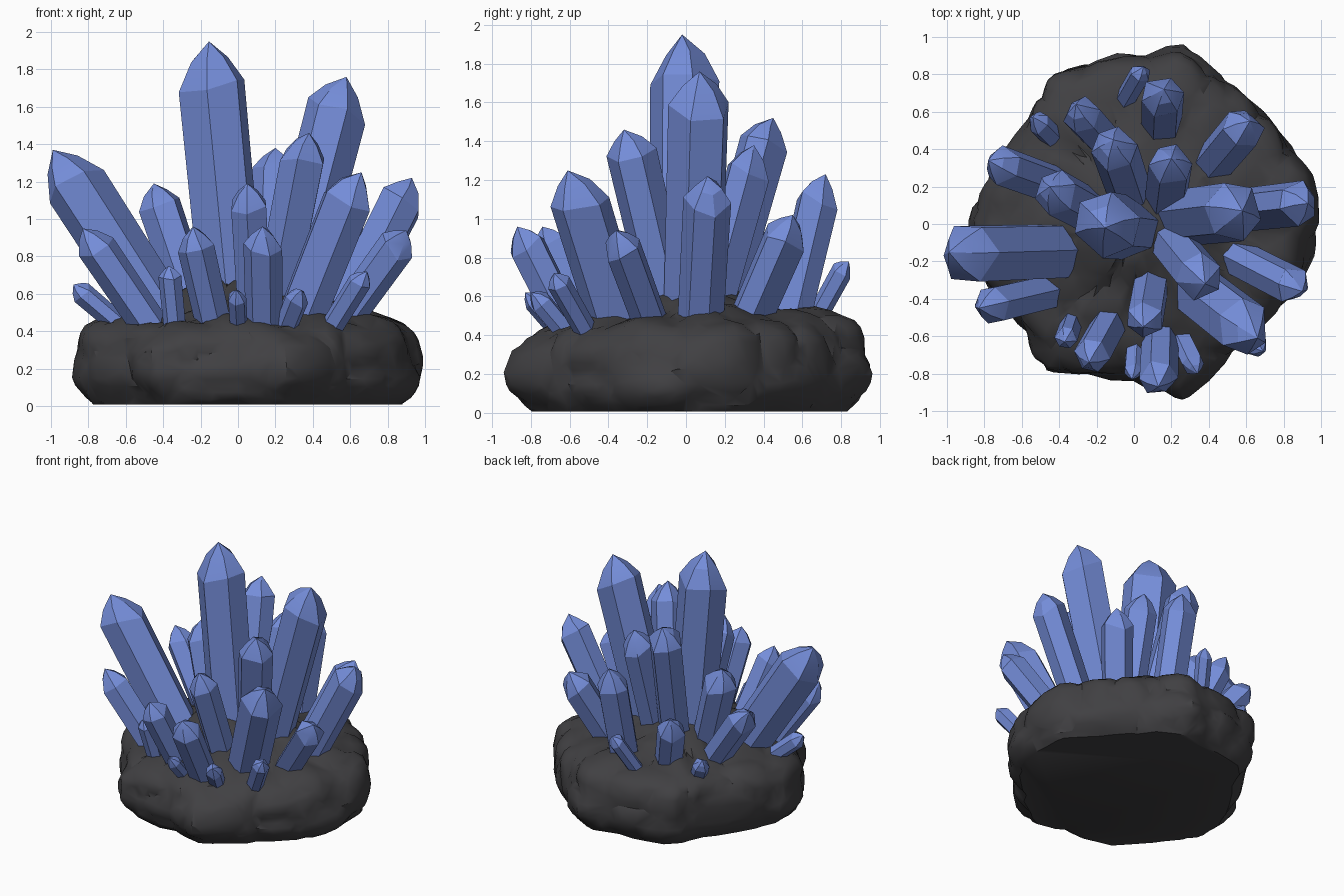
import bpy, bmesh, math, random
from mathutils import Vector, noise

if "Cube" in bpy.data.objects:
    bpy.data.objects.remove(bpy.data.objects["Cube"])

random.seed(7)


def material(name, rgb):
    m = bpy.data.materials.new(name)
    m.diffuse_color = (*rgb, 1)
    m.use_nodes = True
    m.node_tree.nodes["Principled BSDF"].inputs["Base Color"].default_value = m.diffuse_color
    return m


BLUE = material("crystal_blue", (0.175, 0.265, 0.69))
ROCK = material("dark_rock", (0.052, 0.051, 0.055))


def finish(bm, name, mat, angle, decimate=None):
    bmesh.ops.recalc_face_normals(bm, faces=bm.faces)
    me = bpy.data.meshes.new(name)
    bm.to_mesh(me)
    bm.free()
    me.materials.append(mat)
    ob = bpy.data.objects.new(name, me)
    bpy.context.collection.objects.link(ob)
    bpy.ops.object.select_all(action='DESELECT')
    ob.select_set(True)
    bpy.context.view_layer.objects.active = ob
    if decimate:
        ob.modifiers.new("chisel", 'DECIMATE').ratio = decimate
        bpy.ops.object.modifier_apply(modifier="chisel")
    bpy.ops.object.shade_smooth_by_angle(angle=math.radians(angle))
    return ob


def bridge(bm, a, b):
    n = len(a)
    for i in range(n):
        bm.faces.new((a[i], a[(i + 1) % n], b[(i + 1) % n], b[i]))


# Rock base: lofted rings following an uneven outline, chipped and chiselled
OUTLINE = [1.0, .99, .91, .9, .93, .96, .9, .89, .89, .79, .79, .82,
           .87, .9, .84, .82, .9, .83, .82, .94, .89, .86, .9, .96]
PROFILE = [(.89, .008), (.93, .04), (.96, .075), (.985, .11), (1, .15), (1, .19),
           (1, .23), (.995, .27), (.985, .31), (.975, .35), (.955, .39), (.92, .427),
           (.87, .458), (.82, .477), (.76, .492), (.7, .507), (.63, .524), (.56, .543),
           (.49, .563), (.42, .585), (.35, .608), (.28, .63), (.2, .65), (.1, .66)]


def outline(t):
    t *= len(OUTLINE)
    i, f = int(t), t % 1
    return OUTLINE[i % 24] * (1 - f) + OUTLINE[(i + 1) % 24] * f


def chip(p):
    # broad lumps, chunky cells and shallow cracks between cells
    q = Vector((p.x, p.y, p.z * 1.1))
    warp = q + .12 * noise.noise_vector(q * 3)
    d = noise.voronoi(warp * 2.9)[0]
    crack = max(0, 1 - (d[1] - d[0]) / .14)
    return (.035 * noise.noise(q * 3) + .06 * (.45 - d[0]) - .018 * crack
            + .014 * noise.noise(warp * 8) + .004)


bm = bmesh.new()
N = 140
rings = []
for k, (s, z) in enumerate(PROFILE):
    ring = []
    for j in range(N):
        a = 2 * math.pi * j / N
        r = outline(j / N) * s
        p = Vector((r * math.cos(a), r * math.sin(a), z))
        c = chip(p)
        side = max(0, min(1, (s - .6) / .35))
        if k:
            p.z += (.05 * p.y + c * (1.1 - .7 * side)) * min(1, z / .4) ** 2
        p.xy *= 1 + c * side
        ring.append(bm.verts.new(p))
    rings.append(ring)
for a, b in zip(rings, rings[1:]):
    bridge(bm, a, b)
bm.faces.new(rings[0])
bm.faces.new(rings[-1])
finish(bm, "rock_base", ROCK, 33, decimate=.35)


# Crystals: six-sided prisms with staggered shoulders and a two-step point
def crystal(name, base, tip, r):
    base, tip = Vector(base), Vector(tip)
    axis = (tip - base).normalized()
    base -= axis * .1
    length = (tip - base).length
    u = axis.cross(Vector((0, 1, .01))).normalized()
    v = axis.cross(u)
    spin = random.uniform(0, math.pi / 3)
    shape = [(spin + math.pi / 3 * i + random.uniform(-.14, .14),
              r * random.uniform(.98, 1.1), random.uniform(-.28, .28) * r) for i in range(6)]
    cap = min(1.2 * r, length * .4)
    lean = (u * random.uniform(-.15, .15) + v * random.uniform(-.15, .15)) * r
    bm = bmesh.new()
    rings = []
    for h, s, stagger, off in ((0, .95, 0, 0), (length - cap, 1, 1, 0),
                               (length - cap * .42, .56, .35, .5)):
        rings.append([bm.verts.new(base + axis * (h + d * stagger) - lean * (off + stagger * .6)
                                   + (u * math.cos(a) + v * math.sin(a)) * q * s)
                      for a, q, d in shape])
    bridge(bm, rings[0], rings[1])
    bridge(bm, rings[1], rings[2])
    top = bm.verts.new(tip)
    for i in range(6):
        bm.faces.new((rings[2][i], rings[2][(i + 1) % 6], top))
    bm.faces.new(rings[0])
    finish(bm, name, BLUE, 20)


# base point, tip point, radius
LARGE = [((-.02, -.02, .5), (-.155, -.02, 1.95), .178),
         ((-.43, -.14, .5), (-.99, -.15, 1.37), .165),
         ((.26, .04, .55), (.58, .07, 1.76), .158),
         ((.35, -.37, .5), (.66, -.61, 1.25), .145)]
MEDIUM = [((.17, .14, .6), (.2, .35, 1.38), .115),
          ((-.03, .18, .6), (-.11, .45, 1.52), .12),
          ((.15, .54, .5), (.16, .72, 1.23), .115),
          ((.43, .33, .5), (.62, .55, 1.02), .115),
          ((.58, .08, .5), (.93, .11, 1.22), .12),
          ((.21, -.11, .6), (.38, -.32, 1.46), .125),
          ((.57, -.19, .48), (.9, -.36, .94), .1),
          ((.14, -.6, .42), (.13, -.87, .96), .1),
          ((.09, -.32, .5), (.05, -.55, 1.19), .1),
          ((-.13, -.53, .45), (-.24, -.74, .96), .095),
          ((-.49, -.37, .45), (-.83, -.45, .95), .1),
          ((-.25, .08, .58), (-.45, .2, 1.19), .12),
          ((-.42, .21, .53), (-.78, .34, 1.0), .1),
          ((-.17, .47, .5), (-.31, .64, .93), .1)]
SMALL = [((.52, -.53, .45), (.69, -.68, .72), .062),
         ((.27, -.65, .45), (.34, -.8, .62), .06),
         ((0, -.7, .47), (-.01, -.83, .62), .05),
         ((-.34, -.54, .45), (-.37, -.63, .75), .058),
         ((-.43, .46, .46), (-.54, .57, .65), .06),
         ((-.04, .68, .5), (.05, .84, .78), .055),
         ((-.66, -.17, .46), (-.88, -.18, .65), .06)]
for label, group in (("large", LARGE), ("medium", MEDIUM), ("small", SMALL)):
    for i, spec in enumerate(group, 1):
        crystal(f"{label}_crystal_{i}", *spec)
